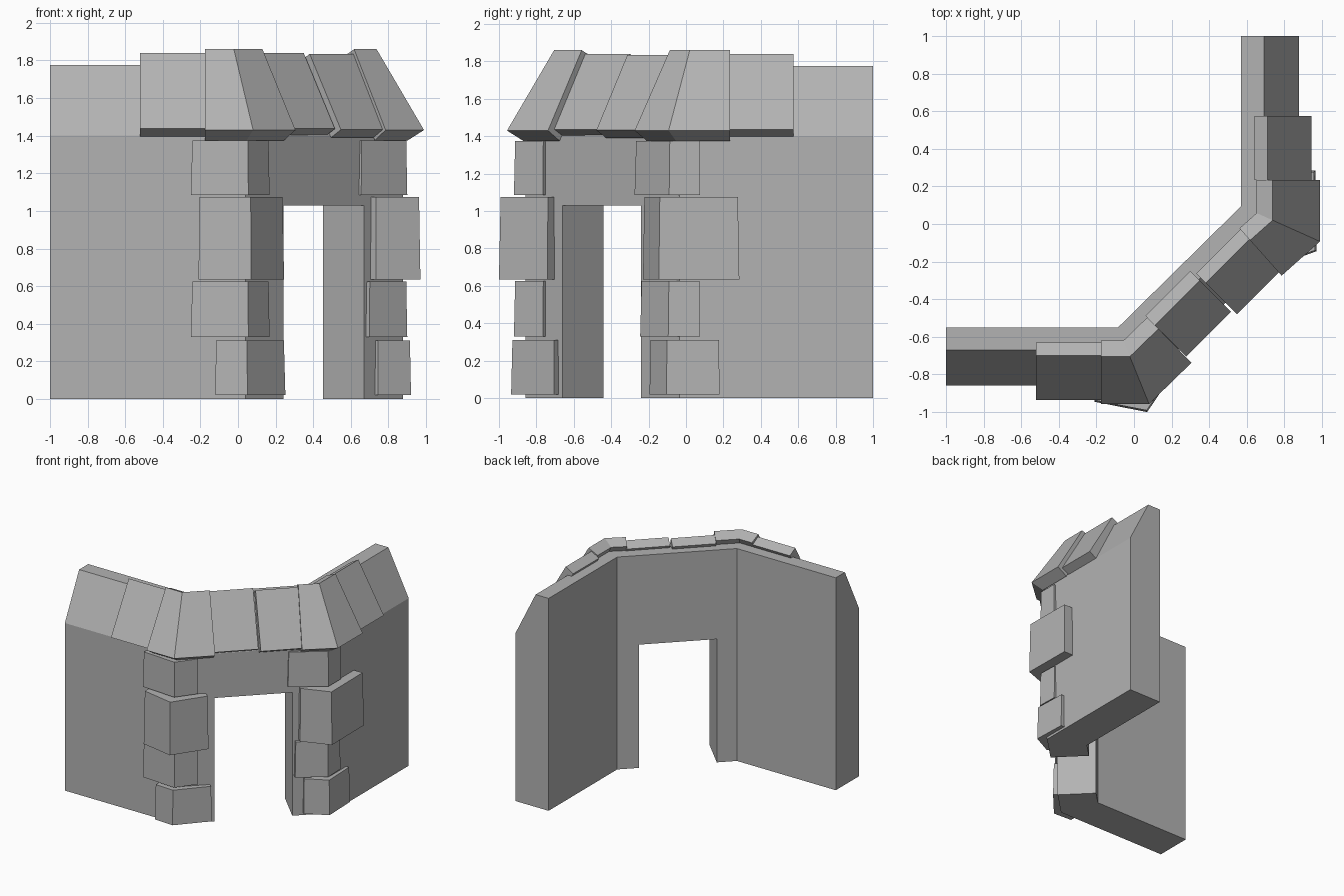
import bpy, bmesh
from mathutils import Vector

if "Cube" in bpy.data.objects:
    bpy.data.objects.remove(bpy.data.objects["Cube"])

R = 2 ** 0.5
C1, C2 = (-0.085, -0.55), (0.57, 0.095)      # inner wall corners in plan

# Dark grey stone
grey = bpy.data.materials.new("dark_stone")
grey.diffuse_color = (0.45, 0.45, 0.45, 1)
grey.use_nodes = True
grey.node_tree.nodes["Principled BSDF"].inputs["Base Color"].default_value = grey.diffuse_color


def diag(s):
    """Point on the inner face of the diagonal wall, s along (1, 1)."""
    x = (R * s + 0.468) / 2
    return (x, x - 0.468)


def loft(name, rings):
    """Solid skinned through equal-sized rings of 3D points."""
    bm = bmesh.new()
    rows = [[bm.verts.new(p) for p in ring] for ring in rings]
    n = len(rows[0])
    for a, b in zip(rows, rows[1:]):
        for i in range(n):
            j = (i + 1) % n
            bm.faces.new((a[i], a[j], b[j], b[i]))
    bm.faces.new(rows[0])
    bm.faces.new(rows[-1][::-1])
    bmesh.ops.recalc_face_normals(bm, faces=bm.faces[:])
    me = bpy.data.meshes.new(name)
    bm.to_mesh(me)
    bm.free()
    me.materials.append(grey)
    ob = bpy.data.objects.new(name, me)
    bpy.context.collection.objects.link(ob)
    return ob


def sweep(name, path, section):
    """Mitred sweep; section is (distance outwards, height)."""
    pts = [Vector(p) for p in path]
    normals = []
    for a, b in zip(pts, pts[1:]):
        d = (b - a).normalized()
        normals.append(Vector((d.y, -d.x)))
    rings = []
    for i, p in enumerate(pts):
        n0, n1 = normals[max(i - 1, 0)], normals[min(i, len(normals) - 1)]
        m = (n0 + n1) / (1 + n0.dot(n1))
        rings.append([(p.x + m.x * n, p.y + m.y * n, z) for n, z in section])
    return loft(name, rings)


# Bent wall with a sloping shoulder
wall = sweep("wall", [(-1, -0.55), C1, C2, (0.57, 1)],
             [(0, 0), (0.308, 0), (0.308, 1.4), (0.12, 1.775), (0, 1.775)])

# Doorway cut through the diagonal stretch
cutter = sweep("door_cutter", [diag(-0.295), diag(0.304)],
               [(-0.2, -0.2), (0.5, -0.2), (0.5, 1.03), (-0.2, 1.03)])
cutter.hide_render = True
mod = wall.modifiers.new("doorway", 'BOOLEAN')
mod.operation, mod.solver, mod.object = 'DIFFERENCE', 'EXACT', cutter
bpy.context.view_layer.objects.active = wall
bpy.ops.object.modifier_apply(modifier=mod.name)
bpy.data.objects.remove(cutter)


# Roof slabs lying on the shoulder
def slab(name, path, out=0.0, low=1.395, high=1.84):
    sweep(name, path, [(0.31 + out, low), (0.385 + out, low + 0.042),
                       (0.15 + out, high), (0.08 + out, high - 0.04)])


slab("roof_slab_left", [(-0.52, -0.55), (-0.175, -0.55)])
slab("roof_slab_mid_left", [diag(-0.302), diag(0.035)], -0.022)
slab("roof_slab_mid_right", [diag(0.048), diag(0.39)], 0.01, 1.39, 1.835)
slab("roof_slab_right", [(0.57, 0.235), (0.57, 0.575)], -0.01)
corner = [(0.32, 1.375), (0.407, 1.43), (0.155, 1.86), (0.07, 1.82)]
sweep("roof_corner_left", [(-0.175, -0.55), C1, diag(-0.30)], corner)
sweep("roof_corner_right", [diag(0.385), C2, (0.57, 0.235)],
      [(n + 0.012, z) for n, z in corner])


# Corner stones: wall end, bend and door end in plan, with z range
def stone(name, wall_end, bend, door_end, z0, z1, mid, back):
    ex, ey = door_end
    foot = [wall_end, bend, door_end, (ex - 0.1, ey + 0.08), mid, back]
    core = Vector(mid)
    top = [core + (Vector(p) - core) * 0.97 for p in foot]
    loft(name, [[(p[0], p[1], z0) for p in foot], [(p[0], p[1], z1) for p in top]])


heights = [(0.02, 0.31), (0.33, 0.625), (0.635, 1.075), (1.085, 1.375)]
left = [((-0.12, -0.925), (0.05, -0.935), (0.252, -0.705)),
        ((-0.25, -0.90), (0.055, -0.92), (0.168, -0.765)),
        ((-0.21, -0.945), (0.07, -1.0), (0.245, -0.74)),
        ((-0.25, -0.90), (0.055, -0.92), (0.168, -0.765))]
right = [((0.91, 0.18), (0.92, -0.105), (0.745, -0.195)),
         ((0.895, 0.075), (0.90, -0.095), (0.70, -0.245)),
         ((0.965, 0.285), (0.97, -0.145), (0.735, -0.23)),
         ((0.90, 0.075), (0.90, -0.09), (0.655, -0.275))]
for i, (z0, z1) in enumerate(heights):
    a, b, c = left[i]
    stone(f"left_stone_{i + 1}", a, b, c, z0, z1, (-0.02, -0.70), (a[0], -0.8))
    a, b, c = right[i]
    stone(f"right_stone_{i + 1}", a, b, c, z0, z1, (0.72, 0.02), (0.8, a[1]))
